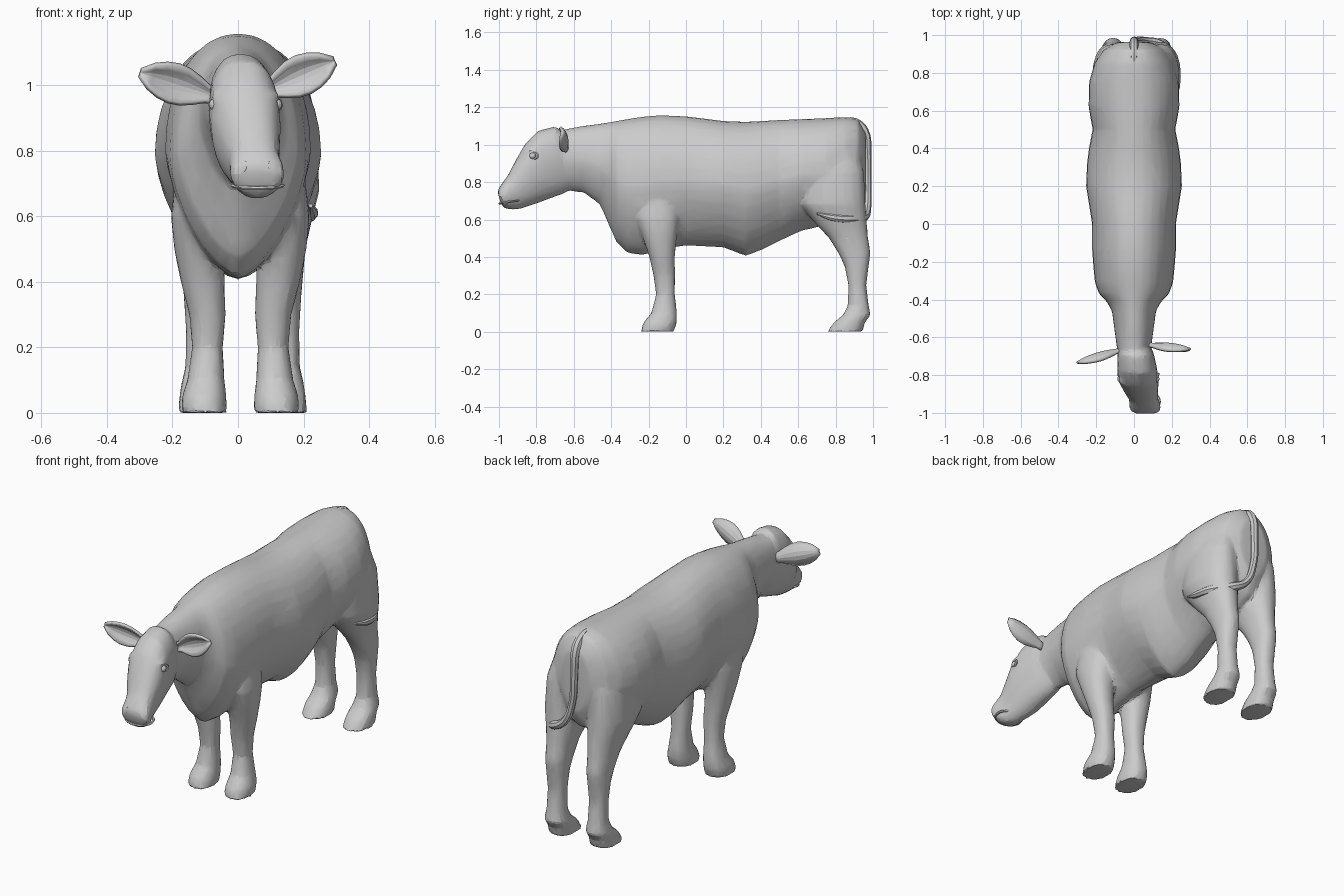
import bpy
import bmesh
import math
from mathutils import Vector

default_cube = bpy.data.objects.get("Cube")
if default_cube:
    bpy.data.objects.remove(default_cube, do_unlink=True)


def add_mesh(name, bm):
    bmesh.ops.recalc_face_normals(bm, faces=bm.faces)
    mesh = bpy.data.meshes.new(name)
    bm.to_mesh(mesh)
    bm.free()
    obj = bpy.data.objects.new(name, mesh)
    bpy.context.collection.objects.link(obj)
    return obj


def select_only(objects):
    bpy.ops.object.select_all(action="DESELECT")
    for obj in objects:
        obj.select_set(True)
    bpy.context.view_layer.objects.active = objects[0]


def superellipse(angle, power):
    c, s = math.cos(angle), math.sin(angle)
    return (math.copysign(abs(c) ** (2 / power), c),
            math.copysign(abs(s) ** (2 / power), s))


def loft(name, rings, first_power=2.2, second_power=2.2, middle=0.5, sides=24):
    """Skin over rings of (first point, second point, half width, x centre)."""
    bm = bmesh.new()
    loops = []
    for first, second, half, centre in rings:
        first, second = Vector((centre, *first)), Vector((centre, *second))
        mid = second.lerp(first, middle)
        loop = []
        for i in range(sides):
            angle = math.tau * i / sides
            upper = math.sin(angle) >= 0
            across, along = superellipse(angle, first_power if upper else second_power)
            reach = (first if upper else second) - mid
            loop.append(bm.verts.new(mid + reach * abs(along) + Vector((across * half, 0, 0))))
        loops.append(loop)
    for a, b in zip(loops, loops[1:]):
        for i in range(sides):
            j = (i + 1) % sides
            bm.faces.new((a[i], a[j], b[j], b[i]))
    bm.faces.new(loops[0])
    bm.faces.new(loops[-1])
    return add_mesh(name, bm)


def ball(name, place, radius, scale=(1, 1, 1)):
    bpy.ops.mesh.primitive_uv_sphere_add(segments=14, ring_count=8,
                                         radius=radius, location=place)
    bpy.context.object.name = name
    bpy.context.object.scale = scale
    return bpy.context.object


# Torso and neck: y, underside, topline, half width
torso_profile = [
    (-.66, .755, 1.08, .09), (-.55, .745, 1.1, .105), (-.46, .68, 1.112, .117),
    (-.41, .565, 1.12, .145), (-.37, .475, 1.127, .185), (-.31, .42, 1.138, .207),
    (-.23, .408, 1.15, .215), (-.14, .44, 1.157, .222),
    (0, .46, 1.152, .222), (.2, .45, 1.127, .254), (.32, .405, 1.122, .249),
    (.4, .435, 1.127, .239), (.5, .485, 1.132, .219), (.62, .54, 1.137, .241),
    (.75, .57, 1.142, .238), (.85, .59, 1.148, .21), (.92, .63, 1.135, .165),
    (.963, .72, 1.06, .09),
]
torso = loft("torso", [((y, high), (y, low), half, 0)
                       for y, low, high, half in torso_profile],
             first_power=2.1, second_power=1.55, middle=.5, sides=32)

# Head, turned a little to its left: crown line, jaw line, half width, x centre
head = loft("head", [
    ((-.64, 1.06), (-.58, .78), .07, 0),
    ((-.7, 1.098), (-.66, .735), .096, .008),
    ((-.79, 1.075), (-.74, .707), .106, .017),
    ((-.86, 1.005), (-.8, .685), .106, .025),
    ((-.91, .918), (-.85, .668), .09, .037),
    ((-.95, .84), (-.89, .656), .076, .05),
    ((-.98, .798), (-.93, .652), .083, .058),
    ((-1.0, .77), (-.97, .66), .081, .06),
    ((-1.007, .745), (-.99, .685), .058, .062),
], first_power=2.3, second_power=2, middle=.58)
brows = [ball("brow", (.022 + side * .08, -.815, .965), .034, (.7, 1.3, .6))
         for side in (1, -1)]

# Legs: height, front y, back y, half width, distance from the midline
front_leg_profile = [
    (0, -.243, -.065, .07, .11), (.05, -.228, -.048, .068, .11),
    (.1, -.185, -.048, .057, .105), (.2, -.16, -.06, .047, .1),
    (.3, -.174, -.058, .056, .1), (.4, -.196, -.06, .067, .115),
    (.5, -.23, -.05, .077, .125), (.6, -.265, -.038, .077, .135),
    (.78, -.23, -.06, .05, .14),
]
hind_leg_profile = [
    (0, .755, .945, .072, .125), (.05, .79, .957, .068, .125),
    (.09, .84, .988, .062, .125), (.14, .865, .977, .05, .125),
    (.25, .868, .964, .048, .125), (.35, .848, .977, .054, .125),
    (.42, .815, .987, .06, .125), (.5, .765, .974, .067, .125),
    (.58, .69, .967, .085, .125), (.68, .61, .96, .105, .13),
    (.85, .61, .953, .099, .125), (1, .67, .917, .07, .1),
]


def leg(name, profile, side, shift):
    return loft(name, [((front, z), (back, z), half, side * out + shift)
                       for z, front, back, half, out in profile], sides=20)


legs = []
for side, label in ((1, "left"), (-1, "right")):
    legs.append(leg("front_leg_" + label, front_leg_profile, side, .007))
    legs.append(leg("hind_leg_" + label, hind_leg_profile, side, .014))

# Fuse the big forms into one skin with irregular planes
select_only([torso, head, *brows, *legs])
bpy.ops.object.join()
skin = bpy.context.object
skin.name = "body_head_and_legs"
remesh = skin.modifiers.new("fuse", "REMESH")
remesh.mode = "VOXEL"
remesh.voxel_size = .011
soften = skin.modifiers.new("soften", "SMOOTH")
soften.iterations = 5
reduce = skin.modifiers.new("planes", "DECIMATE")
reduce.ratio = .09
for modifier in list(skin.modifiers):
    bpy.ops.object.modifier_apply(modifier=modifier.name)


# Ears: cupped leaves opening to the front
def ear(name, base, tip):
    base, tip = Vector(base), Vector(tip)
    axis = tip - base
    up = Vector((-axis.z, 0, axis.x)).normalized()
    if up.z < 0:
        up.negate()
    widths = (.02, .025, .042, .055, .059, .053, .038, .01)
    columns = 7
    bm = bmesh.new()
    rows = []
    for k, width in enumerate(widths):
        spine = base + axis * k / (len(widths) - 1)
        row = []
        for c in range(columns):
            v = 2 * c / (columns - 1) - 1
            cup = Vector((0, width * .6 * (.5 - v * v), 0))
            row.append(bm.verts.new(spine + up * width * v + cup))
        rows.append(row)
    for a, b in zip(rows, rows[1:]):
        for c in range(columns - 1):
            bm.faces.new((a[c], a[c + 1], b[c + 1], b[c]))
    obj = add_mesh(name, bm)
    shell = obj.modifiers.new("thickness", "SOLIDIFY")
    shell.thickness = .014
    shell.offset = 0
    return obj


ears = [ear("left_ear", (.07, -.64, .975), (.294, -.665, 1.073)),
        ear("right_ear", (-.06, -.665, .962), (-.297, -.735, 1.037))]


# Eyes, eyelids, nostrils and mouth
def rim(name, place, radius, thickness, facing, scale):
    bpy.ops.mesh.primitive_torus_add(major_segments=20, minor_segments=6, location=place,
                                     major_radius=radius, minor_radius=thickness)
    obj = bpy.context.object
    obj.name = name
    obj.rotation_euler = Vector(facing).to_track_quat("Z", "Y").to_euler()
    obj.scale = scale
    return obj


face_parts = [rim("mouth", (.06, -.94, .694), .06, .006, (0, -.15, 1), (1.25, .95, 1))]
for side, label in ((1, "left"), (-1, "right")):
    eye = Vector((.023 + side * .094, -.82, .94))
    face_parts.append(ball(label + "_eye", eye, .018))
    face_parts.append(rim(label + "_eyelid", eye, .021, .007,
                          (side, -.45, .1), (1.3, .8, 1)))
    face_parts.append(rim(label + "_nostril", (.06 + side * .046, -.988, .75), .015, .007,
                          (side * .6, -1, .3), (1, 1.2, 1)))

# Tail: hangs from the rump and sweeps round the left thigh
tail_path = [
    (0, .82, 1.125, .014), (0, .9, 1.122, .022), (0, .952, 1.075, .024),
    (0, .97, .95, .021), (.012, .972, .77, .019), (.06, .97, .66, .02),
    (.14, .95, .612, .024), (.205, .88, .605, .025), (.225, .78, .612, .02),
    (.222, .7, .632, .006),
]
curve = bpy.data.curves.new("tail", "CURVE")
curve.dimensions = "3D"
curve.bevel_depth = 1
curve.bevel_resolution = 2
curve.resolution_u = 4
curve.use_fill_caps = True
spline = curve.splines.new("BEZIER")
spline.bezier_points.add(len(tail_path) - 1)
for point, (x, y, z, radius) in zip(spline.bezier_points, tail_path):
    point.co = (x, y, z)
    point.radius = radius
    point.handle_left_type = point.handle_right_type = "AUTO"
tail = bpy.data.objects.new("tail", curve)
bpy.context.collection.objects.link(tail)
select_only([tail])
bpy.ops.object.convert(target="MESH")
tail = bpy.context.object

# Soft shading that keeps the stronger planes crisp
select_only([skin, tail, *ears, *face_parts])
bpy.ops.object.shade_smooth_by_angle(angle=math.radians(14))
